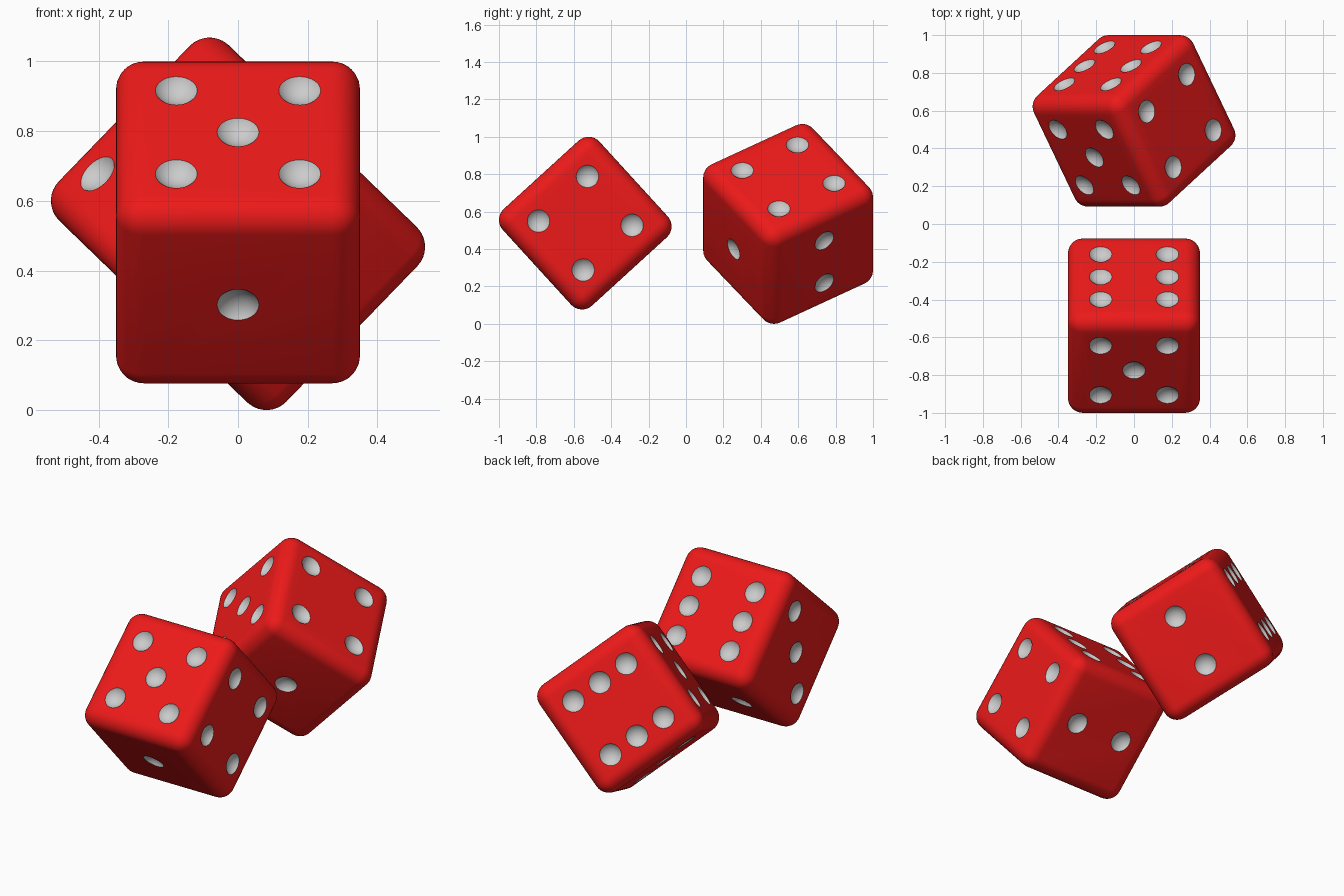
import bpy, bmesh
from mathutils import Matrix, Vector

if "Cube" in bpy.data.objects:
    bpy.data.objects.remove(bpy.data.objects["Cube"])

H, R = 0.35, 0.08             # half side, edge radius
P, Q = 0.177, 0.157           # pip offsets
PIP, DEPTH = 0.06, 0.03       # pip radius and dimple depth
BALL = (PIP**2 + DEPTH**2) / (2 * DEPTH)


def material(name, color):
    m = bpy.data.materials.new(name)
    m.diffuse_color = color
    m.use_nodes = True
    m.node_tree.nodes["Principled BSDF"].inputs["Base Color"].default_value = m.diffuse_color
    return m


red = material("red", (0.85, 0.01, 0.01, 1))
pale = material("pale_grey", (0.8, 0.8, 0.8, 1))


def add_object(name, bm):
    me = bpy.data.meshes.new(name)
    bm.to_mesh(me)
    bm.free()
    me.materials.append(red)
    me.materials.append(pale)
    ob = bpy.data.objects.new(name, me)
    bpy.context.collection.objects.link(ob)
    return ob


# Pip layouts: face axis, sign, points on the other two axes
four = [(a, b) for a in (-P, P) for b in (-P, P)]
layouts = [
    (0, 1, four),
    (0, -1, [(-P, -P), (0, 0), (P, P)]),
    (1, 1, [(a, b) for a in (-P, P) for b in (-P, 0, P)]),
    (1, -1, [(0, 0)]),
    (2, 1, four + [(0, 0)]),
    (2, -1, [(-Q, 0), (Q, 0)]),
]

# Cutter: one ball per pip
bm = bmesh.new()
for axis, sign, points in layouts:
    for a, b in points:
        c = [a, b]
        c.insert(axis, sign * (H - DEPTH + BALL))
        bmesh.ops.create_icosphere(bm, subdivisions=4, radius=BALL,
                                   matrix=Matrix.Translation(c))
for f in bm.faces:
    f.material_index = 1
    f.smooth = True
cutter = add_object("pip_cutter", bm)
cutter.hide_render = True

# Rounded cube with dimples
bm = bmesh.new()
bmesh.ops.create_cube(bm, size=2 * H)
bmesh.ops.bevel(bm, geom=bm.edges[:], offset=R, segments=8, profile=0.5,
                affect='EDGES', clamp_overlap=True)
for f in bm.faces:
    f.smooth = True
front = add_object("front_die", bm)
cut = front.modifiers.new("pips", 'BOOLEAN')
cut.operation, cut.solver, cut.object = 'DIFFERENCE', 'EXACT', cutter
bpy.context.view_layer.objects.active = front
front.select_set(True)
bpy.ops.object.modifier_apply(modifier=cut.name)
bpy.data.objects.remove(cutter)
bpy.ops.object.shade_smooth_by_angle(angle=0.5)

# Second die shares the mesh
back = front.copy()
back.name = "back_die"
bpy.context.collection.objects.link(back)

# Poses
front.matrix_world = (Matrix.Translation((0, -0.5385, 0.538))
                      @ Matrix.Rotation(0.74, 4, 'X'))
x = Vector((0.695, 0, 0.719)).normalized()
y = Vector((-0.398, 0.833, 0.384))
y = (y - x * y.dot(x)).normalized()
rot = Matrix((x, y, x.cross(y))).transposed().to_4x4()
back.matrix_world = Matrix.Translation((0, 0.546, 0.534)) @ rot
